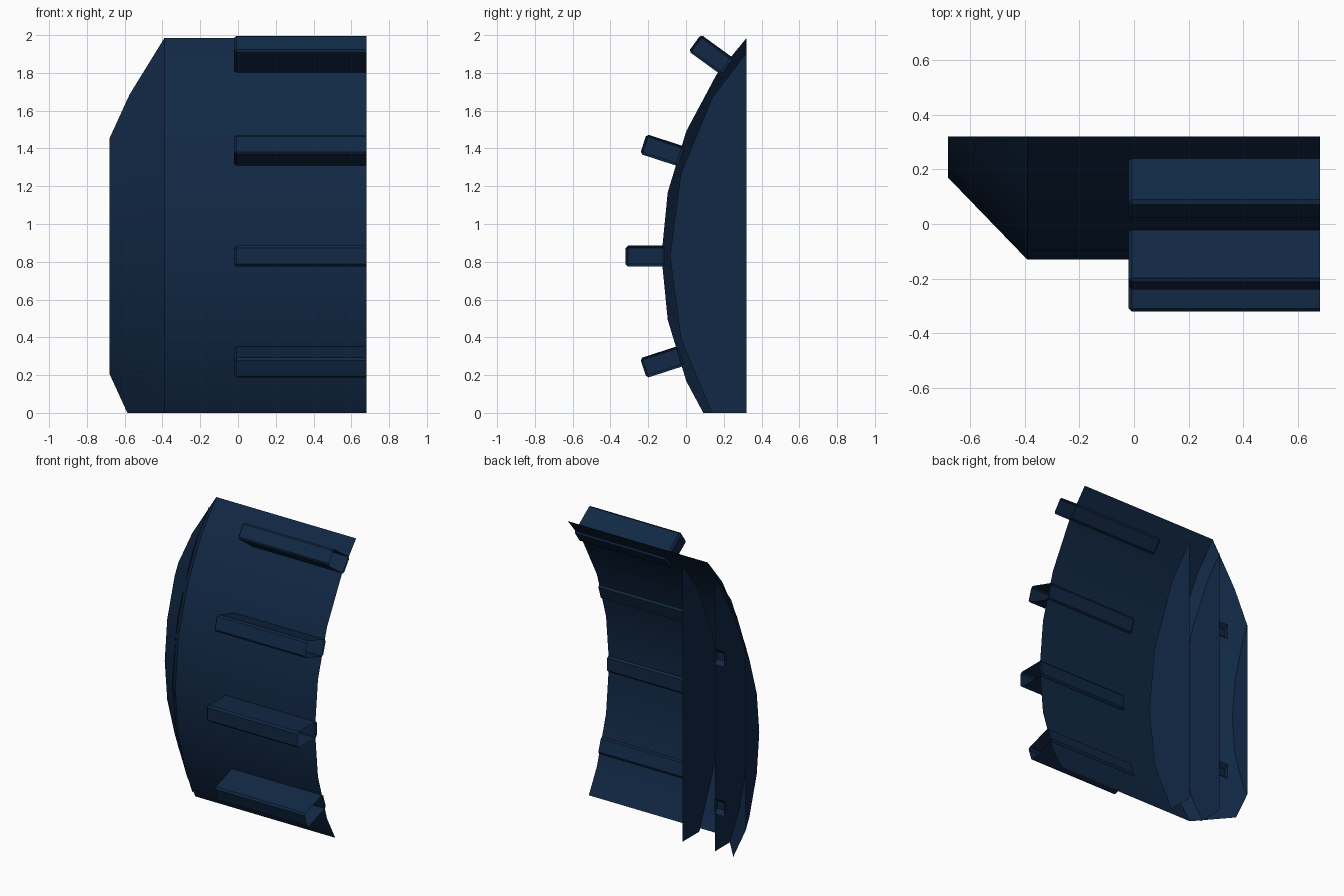
import bpy, bmesh, math
from mathutils import Vector, Matrix

if "Cube" in bpy.data.objects:
    bpy.data.objects.remove(bpy.data.objects["Cube"])

CY, CZ = 1.60, 0.83          # wheel axis (runs along x)
BACK, END = 0.32, 0.68       # cut planes

navy = bpy.data.materials.new("dark_navy")
navy.diffuse_color = (0.0055, 0.021, 0.058, 1)
navy.use_nodes = True
navy.node_tree.nodes["Principled BSDF"].inputs["Base Color"].default_value = navy.diffuse_color


def finish(bm, name, smooth=False):
    """Cut the part at the back, ground and right planes, leaving it open."""
    for co, no in (((0, BACK, 0), (0, 1, 0)), ((0, 0, 0), (0, 0, -1)), ((END, 0, 0), (1, 0, 0))):
        bmesh.ops.bisect_plane(bm, geom=bm.verts[:] + bm.edges[:] + bm.faces[:], dist=1e-5,
                               plane_co=co, plane_no=no, clear_outer=True)
    me = bpy.data.meshes.new(name)
    bm.to_mesh(me)
    bm.free()
    me.materials.append(navy)
    ob = bpy.data.objects.new(name, me)
    bpy.context.collection.objects.link(ob)
    if smooth:
        bpy.ops.object.select_all(action='DESELECT')
        ob.select_set(True)
        bpy.context.view_layer.objects.active = ob
        bpy.ops.object.shade_smooth_by_angle(angle=math.radians(30))
    return ob


def ring(bm, x, r, n):
    return [bm.verts.new((x, CY - r * math.cos(2 * math.pi * i / n),
                          CZ + r * math.sin(2 * math.pi * i / n))) for i in range(n)]


# outer shell: tread drum, sloped shoulder, flat side cap
bm = bmesh.new()
rings = [ring(bm, x, r, 32) for x, r in ((0.68, 1.73), (-0.39, 1.73), (-0.68, 1.43))]
for a, b in zip(rings, rings[1:]):
    for i in range(32):
        j = (i + 1) % 32
        bm.faces.new((a[i], a[j], b[j], b[i]))
bm.faces.new(rings[-1])
bmesh.ops.recalc_face_normals(bm, faces=bm.faces)
finish(bm, "tread_shell", True)

# thin inner walls; the outer one just pokes through the shoulder
for name, x in (("inner_wall", -0.197), ("outer_wall", -0.445)):
    bm = bmesh.new()
    bm.faces.new(ring(bm, x, 1.685, 24))
    finish(bm, name)

# tread lugs every 18 degrees
for k in range(-1, 3):
    bm = bmesh.new()
    bmesh.ops.create_cube(bm, size=1, matrix=Matrix.Translation((0.38, -1.815, 0))
                          @ Matrix.Diagonal((0.80, 0.21, 0.11, 1)))
    bmesh.ops.bevel(bm, geom=bm.edges[:], offset=0.012, segments=1, affect='EDGES')
    bm.transform(Matrix.Translation((0, CY, CZ)) @ Matrix.Rotation(math.radians(-18 * k), 4, 'X'))
    finish(bm, f"tread_lug_{k + 2}")

# bolt heads on the outer wall, clipped by the back cut
for s in (-1, 1):
    bm = bmesh.new()
    a = math.radians(22.5)
    pos = Vector((-0.48, CY - 1.35 * math.cos(a), CZ + s * 1.35 * math.sin(a)))
    bmesh.ops.create_cone(bm, cap_ends=True, segments=8, radius1=0.066, radius2=0.066, depth=0.075,
                          matrix=Matrix.Translation(pos) @ Matrix.Rotation(math.pi / 2, 4, 'Y')
                          @ Matrix.Rotation(math.pi / 8, 4, 'Z'))
    finish(bm, "upper_bolt" if s > 0 else "lower_bolt")
